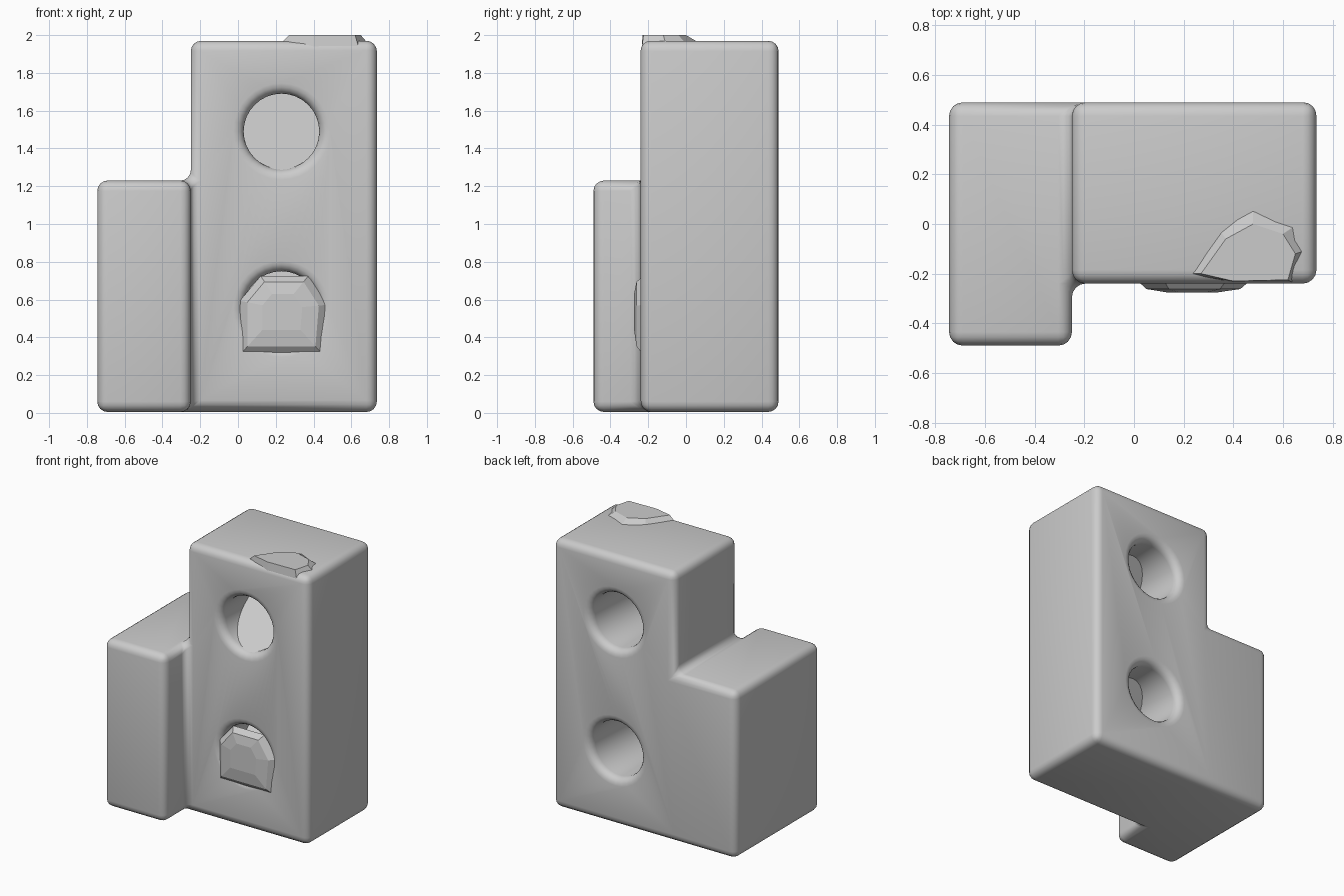
import bpy, bmesh, math
from mathutils import Matrix, Vector

old = bpy.data.objects.get("Cube")
if old:
    bpy.data.objects.remove(old, do_unlink=True)

grey = bpy.data.materials.new("plain grey")
grey.use_nodes = True
GREY = (0.6, 0.6, 0.6, 1)
grey.diffuse_color = GREY
grey.node_tree.nodes["Principled BSDF"].inputs["Base Color"].default_value = GREY


def finish(name, bm):
    bmesh.ops.recalc_face_normals(bm, faces=bm.faces)
    mesh = bpy.data.meshes.new(name)
    bm.to_mesh(mesh)
    bm.free()
    mesh.materials.append(grey)
    ob = bpy.data.objects.new(name, mesh)
    bpy.context.collection.objects.link(ob)
    return ob


def box(name, lo, hi):
    lo, hi = Vector(lo), Vector(hi)
    bm = bmesh.new()
    bmesh.ops.create_cube(bm, size=1, matrix=Matrix.Translation((lo + hi) / 2)
                          @ Matrix.Diagonal((*(hi - lo), 1)))
    return finish(name, bm)


def boolean(ob, cutter, mode):
    mod = ob.modifiers.new(mode, "BOOLEAN")
    mod.object, mod.operation, mod.solver = cutter, mode, "EXACT"
    cutter.hide_render = True
    cutter.hide_viewport = True
    cutter.display_type = "WIRE"


def smooth(ob):
    bpy.ops.object.select_all(action="DESELECT")
    ob.select_set(True)
    bpy.context.view_layer.objects.active = ob
    bpy.ops.object.shade_smooth_by_angle(angle=math.radians(40))


HOLE_X, HOLE_R = 0.23, 0.2
HOLES = {"upper": 1.49, "lower": 0.55}

# Tall body joined to the low, deeper side block
body = box("body", (-0.25, -0.24, 0.005), (0.735, 0.49, 1.97))
boolean(body, box("side_block", (-0.745, -0.49, 0.005), (-0.25, 0.49, 1.23)), "UNION")

# Two round tunnels from front to back
for label, z in HOLES.items():
    bm = bmesh.new()
    bmesh.ops.create_cone(bm, cap_ends=True, segments=32, radius1=HOLE_R, radius2=HOLE_R,
                          depth=2, matrix=Matrix.Translation((HOLE_X, 0, z))
                          @ Matrix.Rotation(math.pi / 2, 4, "X"))
    boolean(body, finish(label + "_hole_cutter", bm), "DIFFERENCE")

# Soft edges and inner fillets
bevel = body.modifiers.new("soft_edges", "BEVEL")
bevel.width, bevel.segments = 0.055, 4
bevel.limit_method, bevel.angle_limit = "ANGLE", math.radians(40)

# Bake the modifiers and drop the cutters
bpy.context.view_layer.update()
baked = bpy.data.meshes.new_from_object(body.evaluated_get(bpy.context.evaluated_depsgraph_get()))
cutters = [m.object for m in body.modifiers if m.type == "BOOLEAN"]
body.modifiers.clear()
body.data = baked
for cutter in cutters:
    bpy.data.objects.remove(cutter, do_unlink=True)
smooth(body)

# Faceted sheets that slope back and up inside each tunnel
for label, z in HOLES.items():
    bm = bmesh.new()
    bmesh.ops.create_circle(bm, cap_ends=True, segments=10, radius=HOLE_R + 0.015)
    for v in bm.verts:
        x, h = v.co.x, v.co.y
        v.co = (HOLE_X + x, 0.03 + h * 1.15, z + h)
    finish(label + "_tunnel_fill", bm)


def mound(name, rings):
    """Stack matching rings of points into a faceted mound."""
    bm = bmesh.new()
    loops = [[bm.verts.new(p) for p in ring] for ring in rings]
    for a, b in zip(loops, loops[1:]):
        for i in range(len(a)):
            j = (i + 1) % len(a)
            bm.faces.new((a[i], a[j], b[j], b[i]))
    bm.faces.new(loops[-1])
    return finish(name, bm)


# Arched plug that closes the front of the lower tunnel
arch = [(-0.2, -0.22), (0.2, -0.22), (0.22, 0.02), (0.13, 0.16), (-0.1, 0.16), (-0.2, 0.04)]


def arch_ring(scale, y):
    return [(HOLE_X + x * scale, y, HOLES["lower"] + z * scale) for x, z in arch]


mound("lower_front_plug", [arch_ring(1.1, -0.225), arch_ring(0.9, -0.262), arch_ring(0.5, -0.275)])

# Raised patch on the top front corner
base = [(0.2, -0.2), (0.4, -0.235), (0.64, -0.235), (0.71, -0.1), (0.69, 0.02), (0.48, 0.12), (0.33, 0)]
crest = [(0.27, -0.2), (0.4, -0.23), (0.62, -0.225), (0.65, -0.12), (0.6, -0.04), (0.48, 0), (0.37, -0.06)]
mound("top_corner_patch", [[(x, y, 1.93) for x, y in base], [(x, y, 2) for x, y in crest]])
